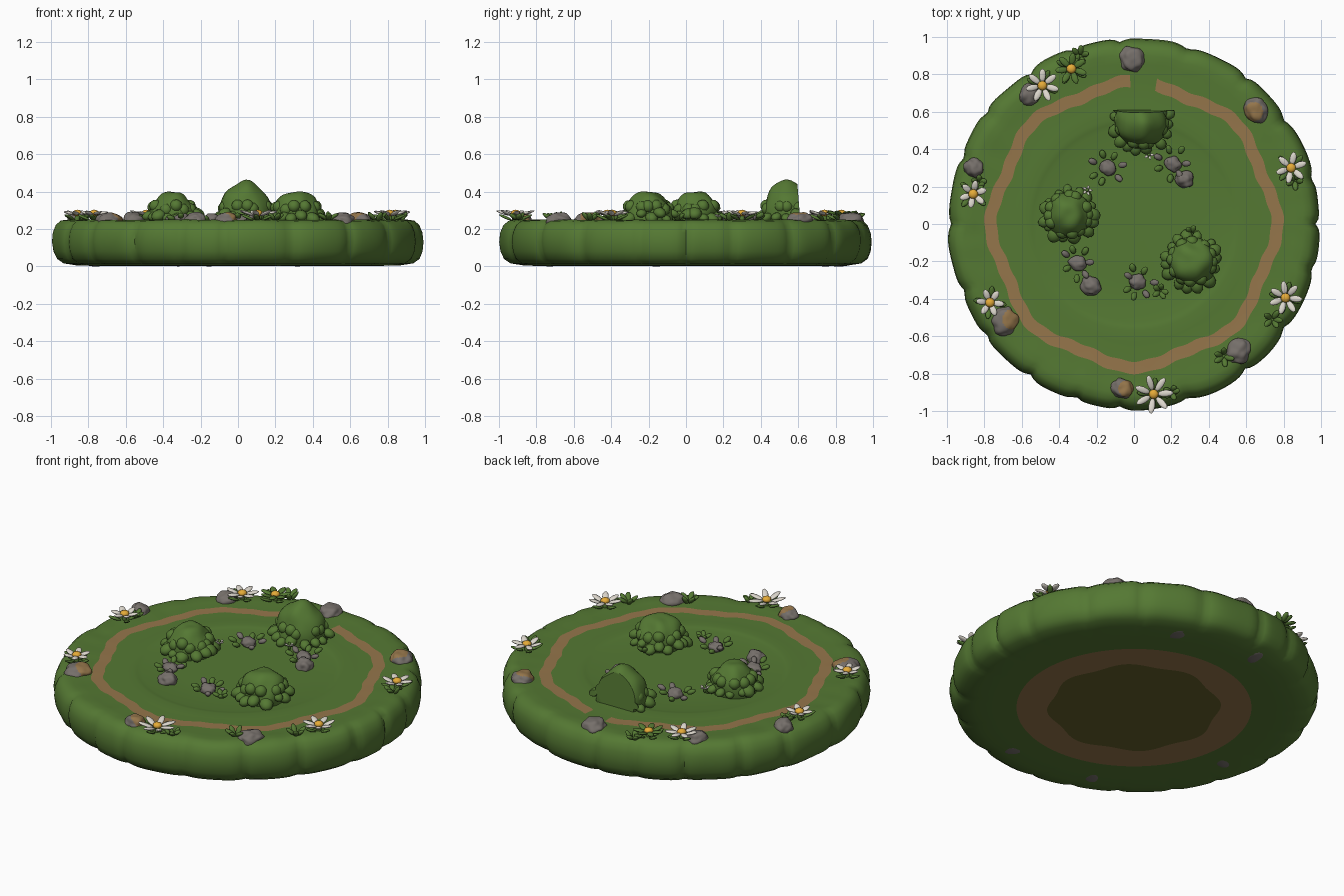
import bpy, bmesh, math, random
from mathutils import Matrix, Vector, noise

if "Cube" in bpy.data.objects:
    bpy.data.objects.remove(bpy.data.objects["Cube"])

random.seed(4)
TAU = math.tau


def material(name, rgb):
    m = bpy.data.materials.new(name)
    m.diffuse_color = (*rgb, 1)
    m.use_nodes = True
    m.node_tree.nodes["Principled BSDF"].inputs["Base Color"].default_value = m.diffuse_color
    return m


MATS = [material("grass_green", (.09, .19, .033)), material("path_tan", (.30, .18, .07)),
        material("soil_olive", (.13, .12, .024)), material("stone_grey", (.18, .16, .145)),
        material("petal_white", (.72, .68, .61)), material("flower_yellow", (.79, .41, .04))]
GREEN, TAN, OLIVE, GREY, WHITE, YELLOW = range(6)


def finish(bm, name, angle=50):
    bmesh.ops.recalc_face_normals(bm, faces=bm.faces)
    me = bpy.data.meshes.new(name)
    bm.to_mesh(me)
    bm.free()
    for m in MATS:
        me.materials.append(m)
    ob = bpy.data.objects.new(name, me)
    bpy.context.collection.objects.link(ob)
    bpy.context.view_layer.objects.active = ob
    ob.select_set(True)
    bpy.ops.object.shade_smooth_by_angle(angle=math.radians(angle))
    ob.select_set(False)
    return ob


def blob(bm, loc, size, mat, yaw=0, pitch=0, detail=2, rough=0.0):
    """Ellipsoid whose long axis x is pitched up, then turned by yaw."""
    mx = (Matrix.Translation(loc) @ Matrix.Rotation(yaw, 4, 'Z') @
          Matrix.Rotation(-pitch, 4, 'Y') @ Matrix.Diagonal((*size, 1)))
    verts = bmesh.ops.create_icosphere(bm, subdivisions=detail, radius=1)["verts"]
    for v in verts:
        if rough:
            v.co *= 1 + rough * noise.noise(v.co * 1.6 + Vector(loc) * 9)
        v.co = mx @ v.co
    for f in {f for v in verts for f in v.link_faces}:
        f.material_index = mat
    return verts


def path_edge(r, a):
    return r + .018 * math.cos(8 * a)


# Turf disc: rings from underside centre, round the rim, to top centre
RINGS = [(.2, .004), (.457, .004), (.635, .004), (.75, .003), (.86, .004), (.94, .016), (.975, .04),
         (.993, .08), (1, .13), (.995, .18), (.978, .22), (.95, .243), (.91, .249),
         (.86, .246), (.782, .242), (.716, .242), (.63, .24), (.57, .244), (.545, .24),
         (.52, .235), (.3, .235), (.1, .236)]
SEG, LOBES, PATH = 240, 20, (14, 15)
bm = bmesh.new()
grid = []
for k, (r, z) in enumerate(RINGS):
    row = []
    for i in range(SEG):
        a = TAU * i / SEG
        rr, zz = r, z
        if r > .8:
            # stone-like lobes separated by narrow notches
            warp = a + .05 * math.sin(3 * a) + .03 * math.sin(7 * a)
            u = abs(math.sin(warp * LOBES / 2))
            w = min(1, (r - .8) / .15)
            rr -= w * .022 * (1 - u) ** 3
            rr += w * .012 * (noise.noise(Vector((4 * math.cos(a), 4 * math.sin(a), 3 * z))) - .3)
            if z > .2:
                zz += .005 * noise.noise(Vector((9 * r * math.cos(a), 9 * r * math.sin(a), 1)))
        if k in PATH:
            rr = path_edge(r, a) + .004 * math.sin(31 * a)
        if k == 1:
            rr += .014 * math.cos(8 * a)
        row.append(bm.verts.new((rr * math.cos(a), rr * math.sin(a), zz)))
    grid.append(row)
for k in range(len(RINGS) - 1):
    for i in range(SEG):
        j = (i + 1) % SEG
        f = bm.faces.new((grid[k][i], grid[k][j], grid[k + 1][j], grid[k + 1][i]))
        gap = 80 < 360 * i / SEG < 91
        if k == 0:
            f.material_index = OLIVE
        elif k == 1 or (k == PATH[0] and not gap):
            f.material_index = TAN
for row, mat in ((grid[0], OLIVE), (grid[-1], GREEN)):
    bm.faces.new(row).material_index = mat
finish(bm, "turf_disc")


# Domed bushes with leafy skirts; the back one is sliced flat behind
def bush(name, x, y, r, top, cut=None):
    bm = bmesh.new()
    blob(bm, (x, y, .27), (r * .92, r * .92, top - .27), GREEN, detail=4, rough=.12)
    for i in range(15):
        a = TAU * i / 15 + random.uniform(-.15, .15)
        s = random.uniform(.024, .04)
        d = r * random.uniform(.85, 1)
        blob(bm, (x + d * math.cos(a), y + d * math.sin(a), random.uniform(.255, .29)),
             (s * 1.2, s, s * .8), GREEN, a, -.4, detail=2)
    for i in range(12):
        a = TAU * i / 12 + random.uniform(-.2, .2)
        d = r * .74
        blob(bm, (x + d * math.cos(a), y + d * math.sin(a), random.uniform(.3, .325)),
             (.035, .034, .034), GREEN, a, -.7, detail=2)
    if cut:
        geom = bm.verts[:] + bm.edges[:] + bm.faces[:]
        res = bmesh.ops.bisect_plane(bm, geom=geom, plane_co=(0, cut, .25),
                                     plane_no=(0, 1, .08), clear_outer=True)
        edges = [e for e in res["geom_cut"] if isinstance(e, bmesh.types.BMEdge)]
        bmesh.ops.holes_fill(bm, edges=edges, sides=0)
    finish(bm, name)


bush("bush_back", .04, .545, .155, .452, cut=.61)
bush("bush_left", -.35, .05, .135, .402)
bush("bush_right", .31, -.20, .14, .402)


# Rounded stones on the rim, some with a tan patch on one side (dx, dy)
def stone(name, x, y, r, patch=None):
    bm = bmesh.new()
    blob(bm, (x, y, .245), (r, r * .9, .045), GREY, random.uniform(0, 3), detail=4, rough=.2)
    if patch:
        c = Vector((x + patch[0], y + patch[1]))
        for f in bm.faces:
            p = f.calc_center_median()
            if p.z > .245 and (p.xy - c).length < r * .72:
                f.material_index = TAN
    finish(bm, name)


STONES = [(-.01, .88, .07, None), (.65, .61, .07, (-.01, -.01)), (.56, -.68, .07, None),
          (-.06, -.88, .06, (.02, .0)), (-.69, -.52, .075, (.04, .01)), (-.855, .30, .055, None),
          (-.56, .69, .06, None), (.27, .24, .05, None), (-.23, -.33, .055, None)]
for n, (x, y, r, p) in enumerate(STONES):
    stone(f"stone_{n + 1}", x, y, r, p)

# Stones just showing through the underside
bm = bmesh.new()
for x, y in ((.325, .75), (-.155, .82), (-.76, -.155), (.2, -.78), (-.32, -.73)):
    blob(bm, (x, y, .02), (.075, .06, .02), GREY, random.uniform(0, 3), detail=3, rough=.1)
finish(bm, "underside_stones")


# Daisies: raised yellow centre, upturned petals, leaves below
def flower(name, x, y, r, petals, mat):
    bm = bmesh.new()
    blob(bm, (x, y, .285), (.026, .026, .018), YELLOW)
    blob(bm, (x, y, .255), (.014, .014, .03), GREEN)
    start = random.uniform(0, 1)
    for i in range(petals):
        a = start + TAU * i / petals
        d = r * .6
        blob(bm, (x + d * math.cos(a), y + d * math.sin(a), .285),
             (r * .42, .018, .008), mat, a, random.uniform(.1, .4))
    for i in range(4):
        a = start + .5 + TAU * i / 4
        blob(bm, (x + .055 * math.cos(a), y + .055 * math.sin(a), .262),
             (.038, .016, .008), GREEN, a, .4)
    finish(bm, name)


FLOWERS = [(-.49, .74, .09, 7, WHITE), (-.335, .83, .085, 7, GREEN), (.84, .30, .085, 6, WHITE),
           (.81, -.395, .09, 7, WHITE), (.105, -.91, .105, 7, WHITE), (-.77, -.42, .075, 6, WHITE),
           (-.86, .16, .075, 6, WHITE)]
for n, fl in enumerate(FLOWERS):
    flower(f"flower_{n + 1}", *fl)


# Leaf tufts by the rim
def tuft(name, x, y, leaves, size):
    bm = bmesh.new()
    for i in range(leaves):
        a = TAU * i / leaves + random.uniform(-.3, .3)
        blob(bm, (x + size * .6 * math.cos(a), y + size * .6 * math.sin(a), .266),
             (size * .65, .016, .011), GREEN, a, random.uniform(.5, 1))
    finish(bm, name)


TUFTS = [(.74, -.51, .05), (.48, -.71, .05), (-.29, .90, .05), (.86, .23, .045), (-.83, .22, .04),
         (.31, -.05, .04), (.14, -.36, .04), (.20, -.90, .04)]
for n, (x, y, s) in enumerate(TUFTS):
    tuft(f"leaf_tuft_{n + 1}", x, y, 5, s)


# Inner pebble clusters ringed by small round leaves
def cluster(name, x, y):
    bm = bmesh.new()
    blob(bm, (x, y, .25), (.045, .04, .032), GREY, random.uniform(0, 3), detail=3, rough=.3)
    for i in range(7):
        a = TAU * i / 7 + random.uniform(-.2, .2)
        d = random.uniform(.06, .09)
        mat = GREY if i % 3 == 0 else GREEN
        blob(bm, (x + d * math.cos(a), y + d * math.sin(a), random.uniform(.25, .275)),
             (.026, .017, .014), mat, a, .4)
    finish(bm, name)


for n, (x, y) in enumerate([(-.14, .30), (.21, .32), (-.30, -.21), (.02, -.31)]):
    cluster(f"pebble_cluster_{n + 1}", x, y)

# Tiny buds beside the bushes
bm = bmesh.new()
for x, y in ((-.25, .18), (.08, .37)):
    for i in range(5):
        a = TAU * i / 5
        blob(bm, (x + .015 * math.cos(a), y + .015 * math.sin(a), .27), (.014, .007, .005), WHITE, a, .4)
    blob(bm, (x, y, .262), (.01, .01, .025), GREEN)
finish(bm, "small_buds")
